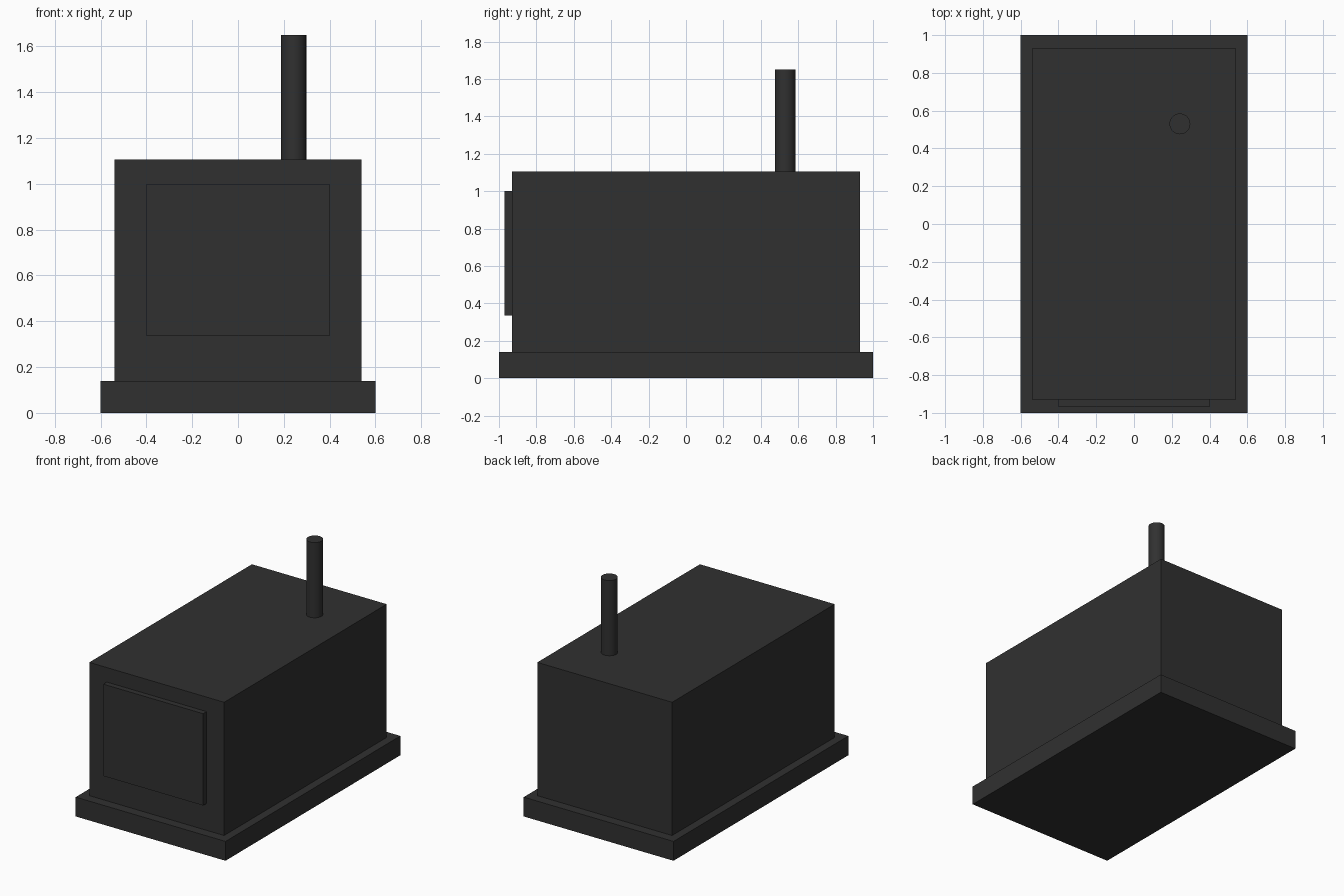
import bpy
from mathutils import Vector

if "Cube" in bpy.data.objects:
    bpy.data.objects.remove(bpy.data.objects["Cube"])

# Cast iron black
iron = bpy.data.materials.new("cast_iron_black")
iron.use_nodes = True
iron_colour = (0.03, 0.03, 0.03, 1)
iron.diffuse_color = iron_colour
iron.node_tree.nodes["Principled BSDF"].inputs["Base Color"].default_value = iron_colour


def finish(name):
    obj = bpy.context.object
    obj.name = name
    obj.data.name = name
    obj.data.materials.append(iron)
    return obj


def box(name, low, high):
    low, high = Vector(low), Vector(high)
    bpy.ops.mesh.primitive_cube_add(size=1, location=(low + high) / 2)
    obj = finish(name)
    size = high - low
    for v in obj.data.vertices:
        v.co *= size


# Base slab, firebox and raised door on the front
box("base_slab", (-0.6, -1, 0), (0.6, 1, 0.14))
box("stove_body", (-0.54, -0.93, 0.14), (0.54, 0.93, 1.105))
box("front_door", (-0.4, -0.97, 0.335), (0.4, -0.93, 1.0))

# Flue pipe on the top, towards the back left
pipe_bottom, pipe_top = 1.105, 1.65
bpy.ops.mesh.primitive_cylinder_add(
    vertices=32, radius=0.055, depth=pipe_top - pipe_bottom,
    location=(0.243, 0.53, (pipe_bottom + pipe_top) / 2))
finish("flue_pipe")
bpy.ops.object.shade_smooth_by_angle()
